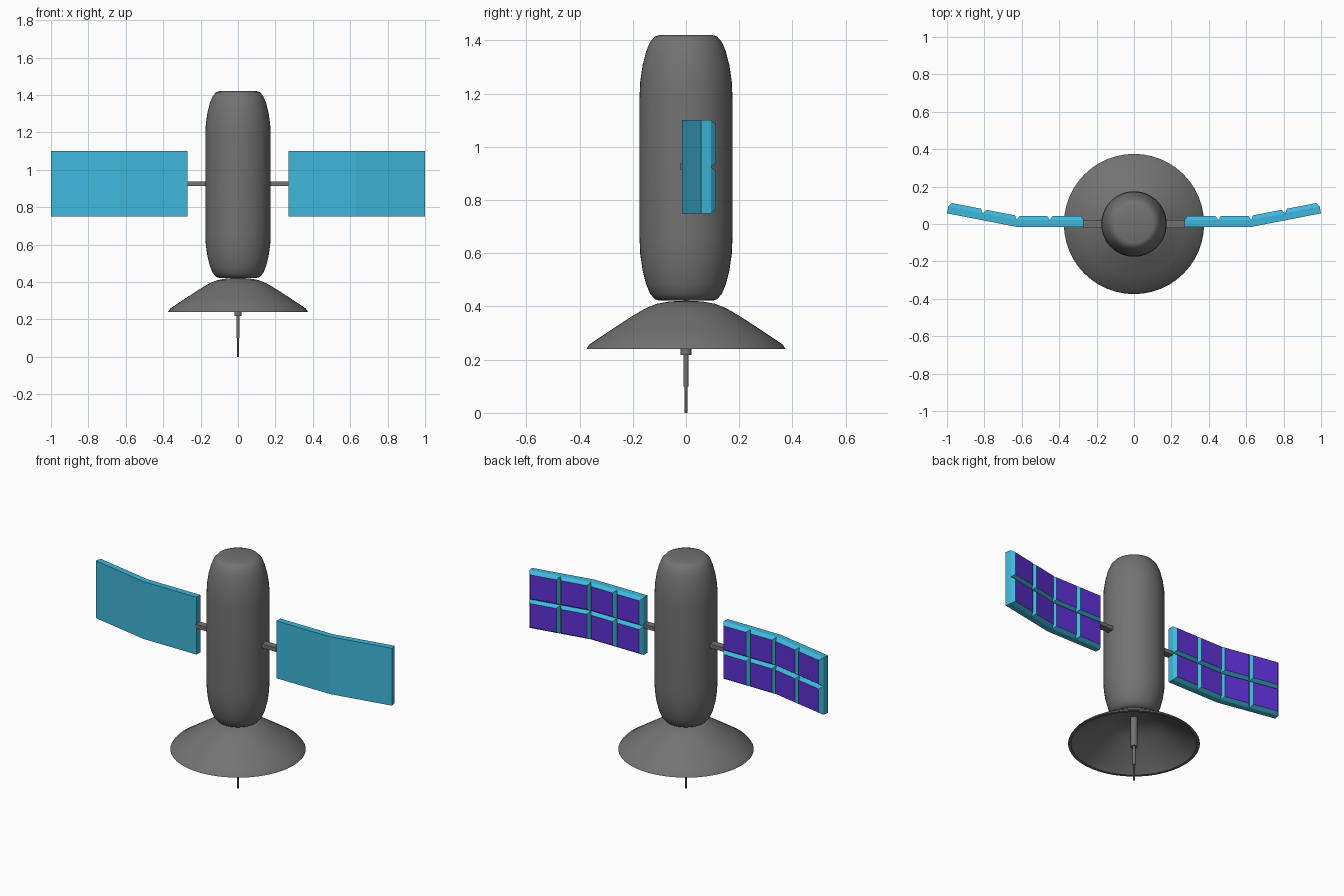
import bpy, bmesh, math

if "Cube" in bpy.data.objects:
    bpy.data.objects.remove(bpy.data.objects["Cube"])


def material(name, color):
    m = bpy.data.materials.new(name)
    m.diffuse_color = color
    m.use_nodes = True
    m.node_tree.nodes["Principled BSDF"].inputs["Base Color"].default_value = m.diffuse_color
    return m


GREY = material("dark_grey", (0.17, 0.17, 0.17, 1))
FRAME = material("panel_frame", (0.05, 0.475, 0.71, 1))
CELL = material("panel_cell", (0.115, 0.03, 0.67, 1))


def add_object(name, bm, *mats):
    mesh = bpy.data.meshes.new(name)
    bm.to_mesh(mesh)
    bm.free()
    for m in mats:
        mesh.materials.append(m)
    ob = bpy.data.objects.new(name, mesh)
    bpy.context.collection.objects.link(ob)
    return ob


def lathe(name, profile, segments, angle=35):
    """Spin an (r, z) profile around the z axis."""
    bm = bmesh.new()
    vs = [bm.verts.new((r, 0, z)) for r, z in profile]
    edges = [bm.edges.new(p) for p in zip(vs, vs[1:])]
    bmesh.ops.spin(bm, geom=vs + edges, cent=(0, 0, 0), axis=(0, 0, 1),
                   angle=math.tau, steps=segments, use_duplicate=False)
    bmesh.ops.remove_doubles(bm, verts=bm.verts, dist=1e-4)
    bmesh.ops.recalc_face_normals(bm, faces=bm.faces)
    ob = add_object(name, bm, GREY)
    bpy.ops.object.select_all(action='DESELECT')
    ob.select_set(True)
    bpy.context.view_layer.objects.active = ob
    bpy.ops.object.shade_smooth_by_angle(angle=math.radians(angle))


def mirror_x(ob):
    mod = ob.modifiers.new("mirror", 'MIRROR')
    mod.use_axis[0] = True
    mod.use_mirror_merge = False


# Body: capsule-like barrel, symmetric about its middle height
MID = 0.921
half = [(0.0, 0.499), (0.10, 0.499), (0.117, 0.494), (0.135, 0.473), (0.15, 0.437),
        (0.163, 0.386), (0.172, 0.325), (0.175, 0.26)]
lathe("body", [(r, MID + h) for r, h in half] +
      [(r, MID - h) for r, h in reversed(half)], 48, 50)

# Dish: thin shell, open downwards
lathe("dish", [(0, 0.422), (0.06, 0.419), (0.11, 0.41), (0.15, 0.394), (0.20, 0.365),
               (0.28, 0.313), (0.362, 0.258), (0.375, 0.24), (0.358, 0.24), (0.345, 0.252),
               (0.27, 0.303), (0.19, 0.355), (0.14, 0.382), (0.10, 0.397),
               (0.05, 0.405), (0, 0.407)], 48)

# Antenna: stepped rod
lathe("antenna", [(0, 0.41), (0.02, 0.41), (0.02, 0.218), (0.009, 0.218), (0.009, 0.1),
                  (0.005, 0.1), (0.005, 0), (0, 0)], 16)

# Arms joining the body and the panels
bm = bmesh.new()
bmesh.ops.create_cube(bm, size=1)
bmesh.ops.scale(bm, vec=(0.12, 0.042, 0.024), verts=bm.verts)
bmesh.ops.translate(bm, vec=(0.212, 0, 0.925), verts=bm.verts)
mirror_x(add_object("panel_arm", bm, GREY))

# Solar panels: bent slab with raised cells on the back
BASE, RAISE, INSET = 0.037, 0.022, 0.015
BEND = math.atan2(0.072, 0.37)
front = [(0.27, -0.015), (0.45, -0.015), (0.63, -0.015), (0.815, 0.021), (1.0, 0.057)]
tilt = [0, 0, BEND / 2, BEND, BEND]
back = [(x - BASE * math.sin(a), y + BASE * math.cos(a)) for (x, y), a in zip(front, tilt)]
rows = [0.75, 0.925, 1.1]

bm = bmesh.new()
F, B = [[[bm.verts.new((x, y, z)) for z in rows] for x, y in line] for line in (front, back)]
cells = []
for i in range(4):
    for j in range(2):
        bm.faces.new((F[i][j], F[i + 1][j], F[i + 1][j + 1], F[i][j + 1]))
        cells.append(bm.faces.new((B[i][j], B[i][j + 1], B[i + 1][j + 1], B[i + 1][j])))
    for j in (0, 2):
        bm.faces.new((F[i][j], F[i + 1][j], B[i + 1][j], B[i][j]))
for i in (0, 4):
    for j in range(2):
        bm.faces.new((F[i][j], F[i][j + 1], B[i][j + 1], B[i][j]))
bmesh.ops.recalc_face_normals(bm, faces=bm.faces)
bmesh.ops.inset_individual(bm, faces=cells, thickness=INSET, depth=RAISE,
                           use_even_offset=True)
for f in cells:
    f.material_index = 1
mirror_x(add_object("solar_panel", bm, FRAME, CELL))
